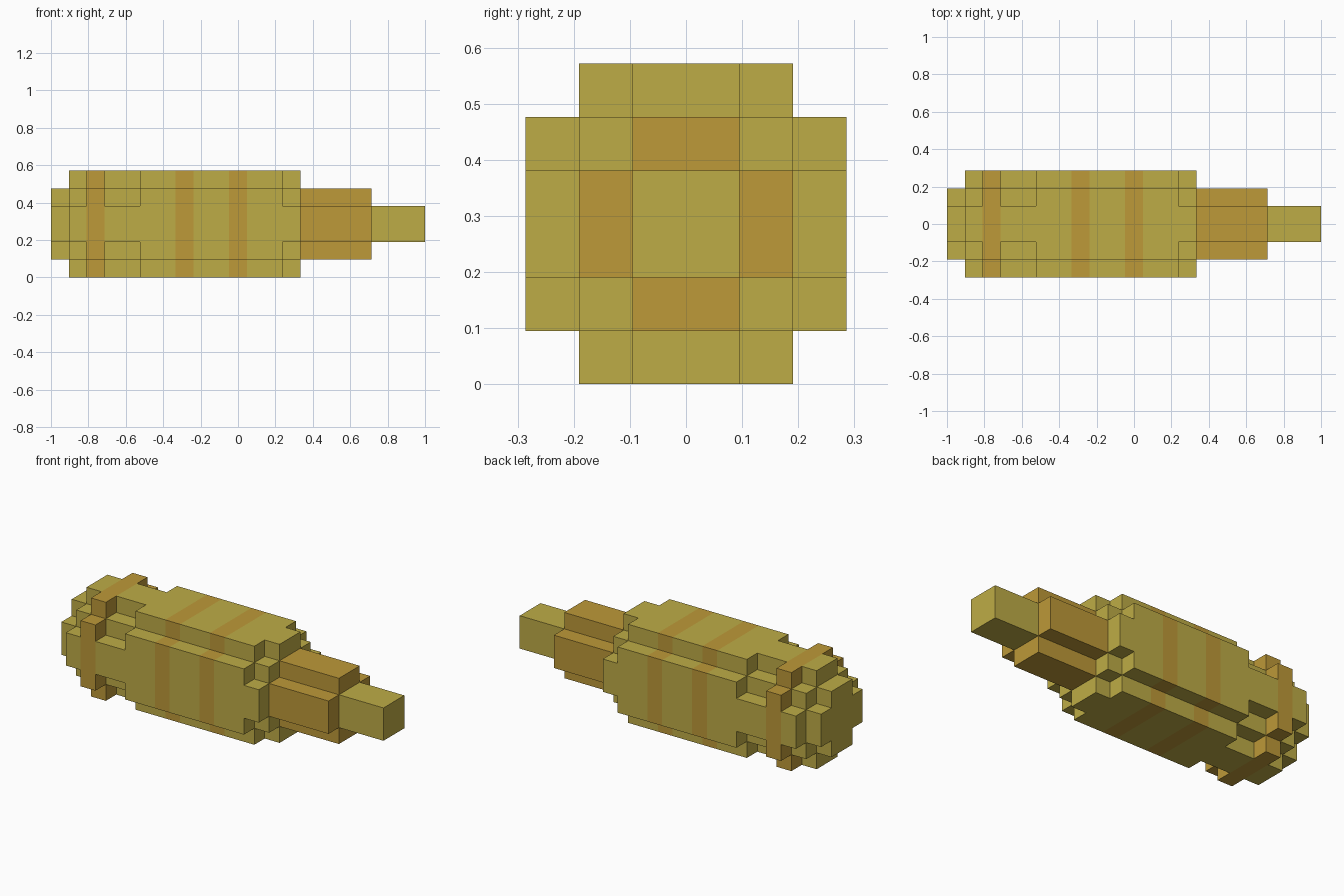
import bpy, bmesh
from mathutils import Vector

cube = bpy.data.objects.get("Cube")
if cube:
    bpy.data.objects.remove(cube, do_unlink=True)

U = 2 / 21  # block size: 21 blocks along x, 6 across


def material(name, rgb):
    m = bpy.data.materials.new(name)
    m.use_nodes = True
    m.diffuse_color = (*rgb, 1)
    bsdf = m.node_tree.nodes["Principled BSDF"]
    bsdf.inputs["Base Color"].default_value = (*rgb, 1)
    bsdf.inputs["Roughness"].default_value = 0.8
    return m


MATS = [material("straw_yellow", (0.515, 0.413, 0.061)),
        material("honey_orange", (0.509, 0.319, 0.040))]

# Cross-sections: half width in blocks for each layer away from the axis
POST = (1, 0, 0)
CROSS = (2, 1, 0)
STEPPED = (3, 2, 1)
FULL = (3, 3, 2)

# Parts: (name, [(first block, end block, section)], orange blocks)
PARTS = [
    ("end_cap", [(0, 1, CROSS), (1, 2, STEPPED)], ()),
    ("end_band", [(2, 3, FULL)], (2,)),
    ("body", [(3, 5, STEPPED), (5, 13, FULL), (13, 14, STEPPED)], (7, 10)),
    ("collar", [(14, 18, CROSS)], range(14, 18)),
    ("stem", [(18, 21, POST)], ()),
]
SECTION = {i: s for _, segs, _ in PARTS for a, b, s in segs for i in range(a, b)}


def layer(n):
    return n if n >= 0 else -1 - n


def filled(i, j, k):
    return (i in SECTION and layer(k) < 3
            and layer(j) < SECTION[i][layer(k)])


def build(name, segs, orange):
    bm = bmesh.new()
    for a, b, _ in segs:
        for i in range(a, b):
            for j in range(-3, 3):
                for k in range(-3, 3):
                    if filled(i, j, k):
                        add_block(bm, (i, j, k), int(i in orange))
    bmesh.ops.remove_doubles(bm, verts=bm.verts, dist=1e-4)
    # Merge flat neighbours, keeping the colour borders
    bmesh.ops.dissolve_limit(bm, angle_limit=0.01, verts=bm.verts,
                             edges=bm.edges, delimit={'MATERIAL'})
    me = bpy.data.meshes.new(name)
    bm.to_mesh(me)
    bm.free()
    for m in MATS:
        me.materials.append(m)
    ob = bpy.data.objects.new(name, me)
    bpy.context.collection.objects.link(ob)


def add_block(bm, cell, mat):
    # Only the exposed sides of each block become faces
    for axis in range(3):
        for sign in (-1, 1):
            near = list(cell)
            near[axis] += sign
            if filled(*near):
                continue
            u, v = (axis + 1) % 3, (axis + 2) % 3
            corners = [(0, 0), (1, 0), (1, 1), (0, 1)][::sign]
            verts = []
            for du, dv in corners:
                p = Vector(cell)
                p[axis] += (sign + 1) // 2
                p[u] += du
                p[v] += dv
                verts.append(bm.verts.new((p - Vector((10.5, 0, -3))) * U))
            bm.faces.new(verts).material_index = mat


for part in PARTS:
    build(*part)
